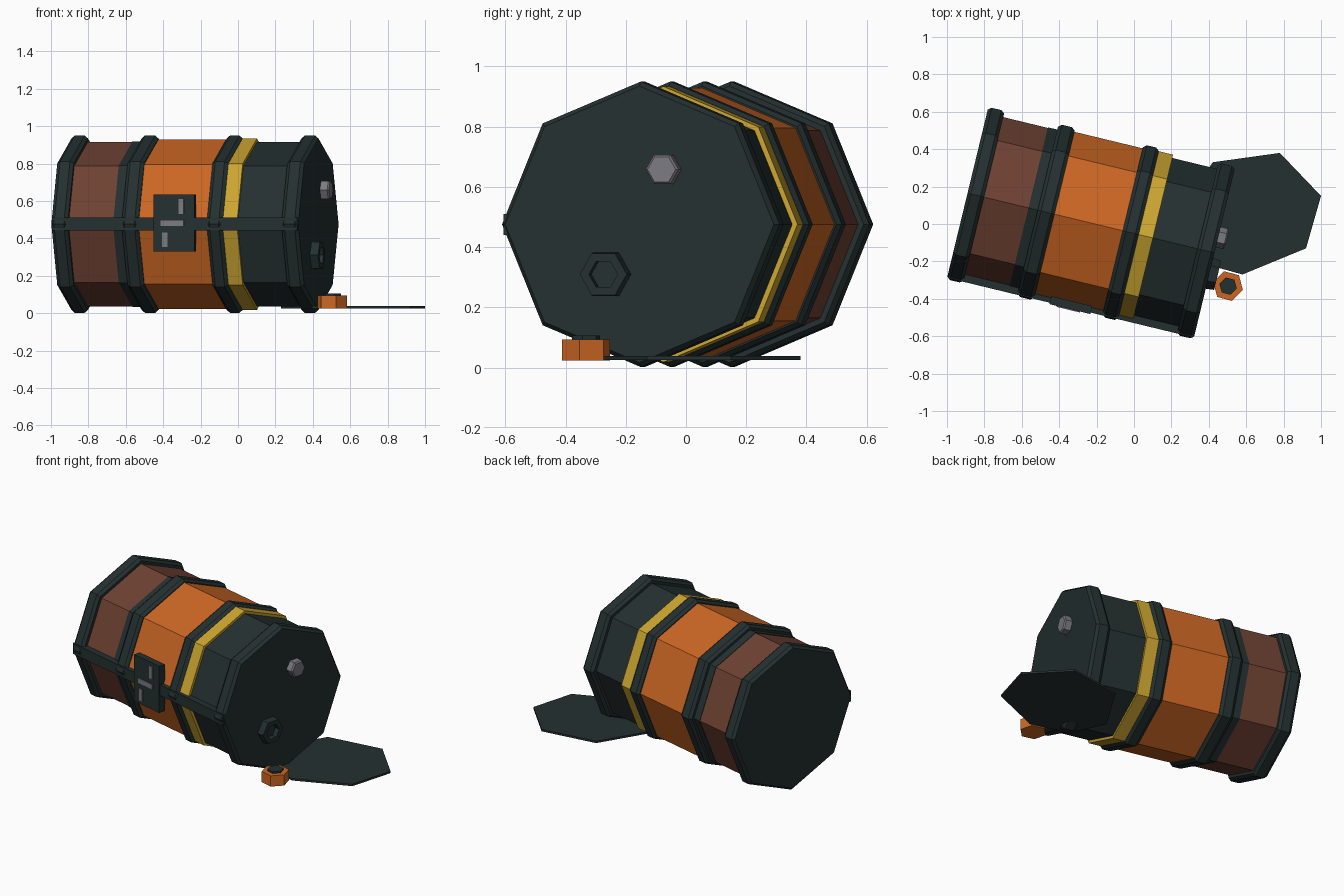
import bpy, bmesh
from math import sin, cos, pi, radians
from mathutils import Matrix, Vector

cube = bpy.data.objects.get("Cube")
if cube:
    bpy.data.objects.remove(cube, do_unlink=True)


def material(name, rgb):
    """Flat material from display colour values."""
    lin = [((c / 255 + 0.055) / 1.055) ** 2.4 for c in rgb]
    m = bpy.data.materials.new(name)
    m.use_nodes = True
    m.diffuse_color = (*lin, 1)
    m.node_tree.nodes["Principled BSDF"].inputs["Base Color"].default_value = (*lin, 1)
    return m


DARK = material("dark slate", (36, 48, 48))
ORANGE = material("orange paint", (203, 102, 35))
RUST = material("rust red", (110, 65, 50))
YELLOW = material("yellow paint", (204, 165, 48))
GREY = material("grey metal", (122, 122, 130))

# Barrel frame: local x runs along the barrel axis from its left end
BARREL = Matrix.Translation((-0.89, 0.165, 0.476)) @ Matrix.Rotation(radians(-13.6), 4, "Z")
LENGTH = 1.358
RIM = 0.474


def finish(name, bm, mat, matrix):
    bmesh.ops.recalc_face_normals(bm, faces=bm.faces)
    bm.transform(matrix)
    mesh = bpy.data.meshes.new(name)
    bm.to_mesh(mesh)
    bm.free()
    mesh.materials.append(mat)
    obj = bpy.data.objects.new(name, mesh)
    bpy.context.collection.objects.link(obj)
    return obj


def lathe(name, profile, sides, mat, matrix=BARREL):
    """Faceted solid around local x from (position, radius) pairs."""
    bm = bmesh.new()
    loops = []
    for x, r in profile:
        angles = [2 * pi * i / sides for i in range(sides)]
        loops.append([bm.verts.new((x, r * cos(a), r * sin(a))) for a in angles])
    for a, b in zip(loops, loops[1:]):
        for i in range(sides):
            j = (i + 1) % sides
            bm.faces.new((a[i], a[j], b[j], b[i]))
    bm.faces.new(loops[0])
    bm.faces.new(loops[-1])
    return finish(name, bm, mat, matrix)


def box(name, low, high, mat, matrix=BARREL):
    low, high = Vector(low), Vector(high)
    bm = bmesh.new()
    size = Matrix.Diagonal((*(high - low), 1))
    bmesh.ops.create_cube(bm, size=1, matrix=Matrix.Translation((low + high) / 2) @ size)
    return finish(name, bm, mat, matrix)


# Barrel body sections
for name, start, end, radius, mat in (
    ("rust_section", 0.04, 0.34, 0.44, RUST),
    ("dark_band", 0.335, 0.40, 0.443, DARK),
    ("orange_section", 0.43, 0.88, 0.453, ORANGE),
    ("yellow_band", 0.90, 1.02, 0.458, YELLOW),
    ("dark_section", 1.00, 1.30, 0.44, DARK),
):
    lathe(name, [(start, radius), (end, radius)], 8, mat)

# Bevelled hoops; the outer two also close the ends
for name, start, end in (
    ("left_hoop", 0, 0.09),
    ("inner_left_hoop", 0.386, 0.478),
    ("inner_right_hoop", 0.854, 0.941),
    ("right_hoop", LENGTH - 0.093, LENGTH),
):
    lathe(name, [(start, RIM - 0.015), (start + 0.018, RIM),
                 (end - 0.018, RIM), (end, RIM - 0.015)], 8, DARK)

# Front strap and plate with raised bars
box("front_strap", (0.005, -0.466, -0.035), (LENGTH - 0.005, -0.40, 0.035), DARK)
box("front_plate", (0.565, -0.474, -0.146), (0.79, -0.43, 0.159), DARK)
for name, x0, x1, z0, z1 in (
    ("middle_bar", 0.606, 0.733, -0.011, 0.02),
    ("upper_bar", 0.703, 0.733, 0.055, 0.134),
    ("lower_bar", 0.613, 0.643, -0.122, -0.045),
):
    box(name, (x0, -0.479, z0), (x1, -0.47, z1), GREY)

# Fittings on the right end
bolt = BARREL @ Matrix.Translation((LENGTH, 0.087, 0.182))
lathe("grey_bolt", [(-0.01, 0.056), (0.04, 0.056), (0.048, 0.048)], 6, GREY, bolt)
spout = BARREL @ Matrix.Translation((LENGTH, -0.113, -0.166))
lathe("open_spout", [(-0.01, 0.085), (0.045, 0.08), (0.045, 0.049), (0.01, 0.049)],
      6, DARK, spout)

# Loose cap lying by the barrel
upright = Matrix.Translation((0.503, -0.332, 0.024)) @ Matrix.Rotation(radians(15), 4, "Z") \
    @ Matrix.Rotation(radians(-90), 4, "Y")
lathe("loose_cap", [(0, 0.082), (0.07, 0.082)], 6, ORANGE, upright)
lathe("loose_cap_plug", [(0.06, 0.048), (0.082, 0.048)], 6, DARK, upright)

# Flat puddle under the right end
outline = [(0.78, 0.38), (1.0, 0.15), (0.92, -0.13), (0.58, -0.27),
           (0.33, -0.20), (0.23, 0.02), (0.42, 0.33)]
bm = bmesh.new()
base = bm.faces.new([bm.verts.new((x, y, 0.025)) for x, y in outline])
top = bmesh.ops.extrude_face_region(bm, geom=[base], use_keep_orig=True)["geom"]
for v in top:
    if isinstance(v, bmesh.types.BMVert):
        v.co.z += 0.013
finish("puddle", bm, DARK, Matrix.Identity(4))
